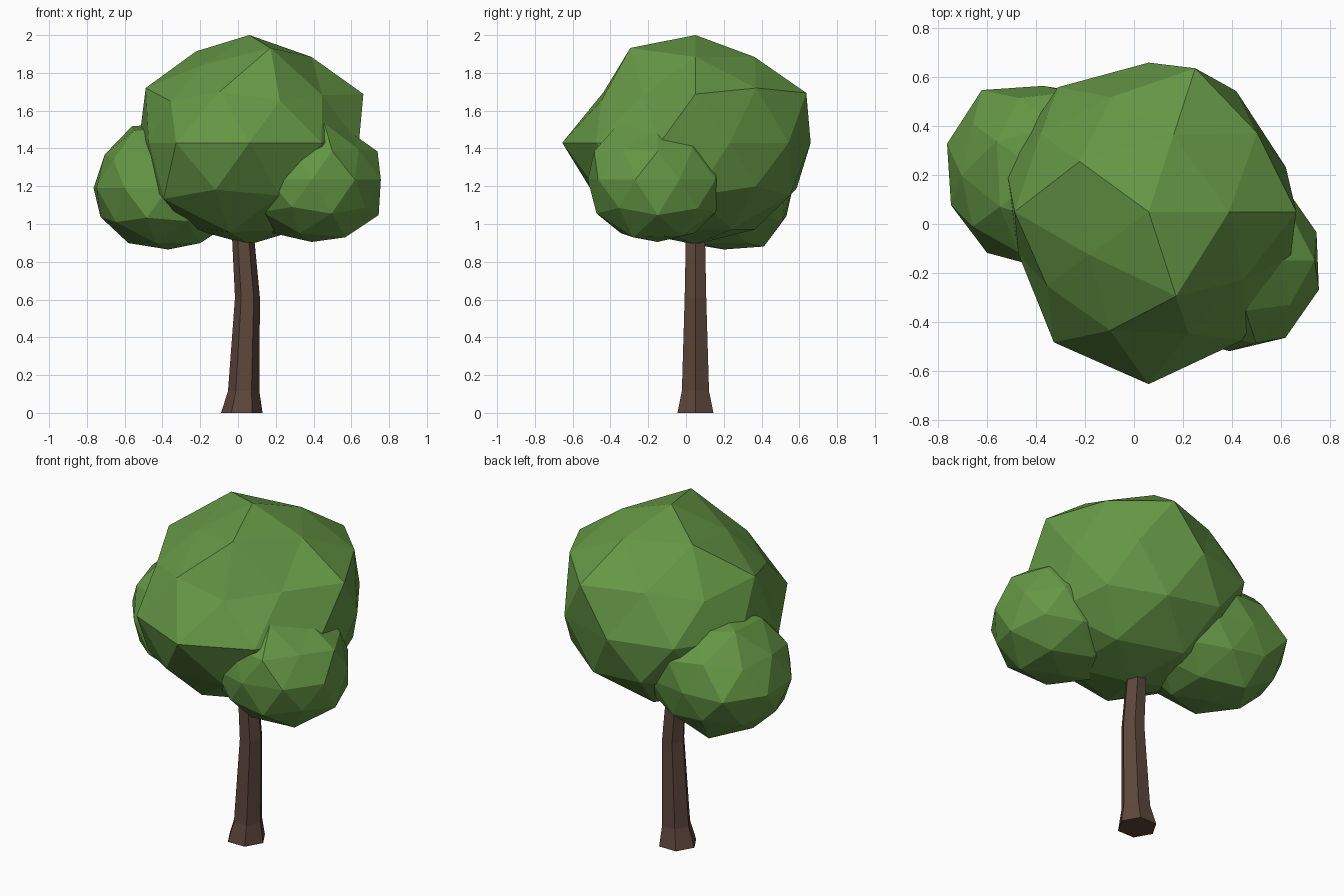
import bpy, bmesh, math

if "Cube" in bpy.data.objects:
    bpy.data.objects.remove(bpy.data.objects["Cube"])


def material(name, rgb):
    m = bpy.data.materials.new(name)
    m.diffuse_color = (*rgb, 1)
    m.use_nodes = True
    m.node_tree.nodes["Principled BSDF"].inputs["Base Color"].default_value = m.diffuse_color
    return m


LEAF = material("leaf green", (0.13, 0.31, 0.06))
BARK = material("bark brown", (0.11, 0.062, 0.045))


def finish(bm, name, mat):
    bmesh.ops.recalc_face_normals(bm, faces=bm.faces)
    me = bpy.data.meshes.new(name)
    bm.to_mesh(me)
    bm.free()
    me.materials.append(mat)
    ob = bpy.data.objects.new(name, me)
    bpy.context.collection.objects.link(ob)
    return ob


# Heights of the icosphere's rings and the angle of each ring's first vertex
RINGS = [(1, 0), (.851, 0), (.526, 36), (.447, 0), (0, 18),
         (-.447, 36), (-.526, 0), (-.851, 36), (-1, 0)]


def leaf_clump(name, centre, radii, squash=0.855):
    """Faceted icosphere whose rings of vertices get uneven radii."""
    bm = bmesh.new()
    bmesh.ops.create_icosphere(bm, subdivisions=2, radius=1)
    for v in bm.verts:
        i = min(range(9), key=lambda k: abs(RINGS[k][0] - v.co.z))
        ring = radii[i]
        turn = math.degrees(math.atan2(v.co.y, v.co.x)) - RINGS[i][1]
        r = ring[round(turn * len(ring) / 360) % len(ring)]
        v.co = (centre[0] + v.co.x * r, centre[1] + v.co.y * r,
                centre[2] + v.co.z * r * squash)
    return finish(bm, name, LEAF)


# Large central crown
leaf_clump("crown_main", (.06, .05, 1.43), [
    [.667],
    [.625, .625, .665, .57, .69],
    [.645, .58, .645, .60, .56],
    [.675, .69, .61, .575, .585],
    [.59, .61, .61, .63, .615, .56, .66, .705, .65, .61],
    [.605, .63, .58, .65, .62],
    [.62, .62, .62, .66, .62],
    [.63, .63, .62, .65, .63],
    [.63]])

# Lower clump on the right
leaf_clump("crown_right", (.39, -.15, 1.235), [
    [.37],
    [.36, .39, .38, .38, .41],
    [.37, .38, .38, .38, .36],
    [.39, .36, .38, .38, .395],
    [.375, .38, .34, .38, .38, .38, .38, .37, .39, .385],
    [.40, .38, .38, .38, .39],
    [.417, .38, .38, .38, .40],
    [.41, .39, .39, .39, .42],
    [.386]])

# Lower clump on the left
leaf_clump("crown_left", (-.37, .20, 1.19), [
    [.40],
    [.40, .40, .45, .42, .40],
    [.40, .39, .395, .39, .40],
    [.40, .40, .40, .40, .39],
    [.40, .40, .365, .43, .415, .398, .393, .38, .39, .40],
    [.40, .39, .40, .41, .40],
    [.40, .385, .40, .40, .39],
    [.40, .425, .40, .40, .40],
    [.38]])

# Six-sided bent trunk with a flared foot: (z, centre x, radius)
bm = bmesh.new()
loops = []
for z, cx, r in [(0, .02, .11), (.115, .03, .083), (.61, .05, .066), (1.0, .022, .057)]:
    loops.append([bm.verts.new((cx + r * math.cos(a * math.pi / 3),
                                .05 + r * math.sin(a * math.pi / 3), z)) for a in range(6)])
for lo, hi in zip(loops, loops[1:]):
    for i in range(6):
        j = (i + 1) % 6
        bm.faces.new((lo[i], lo[j], hi[j], hi[i]))
bm.faces.new(loops[0][::-1])
bm.faces.new(loops[-1])
finish(bm, "trunk", BARK)
